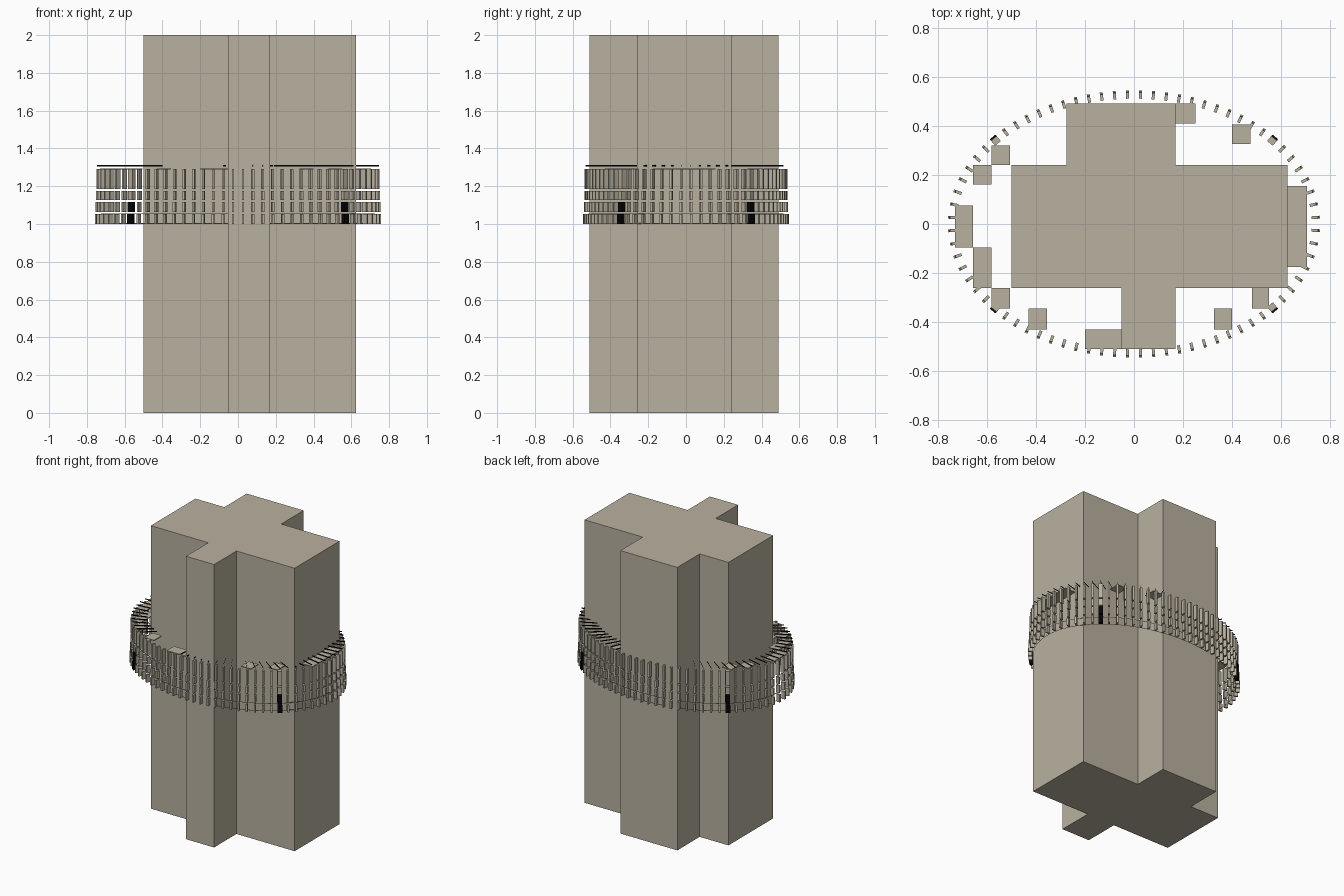
import bpy, bmesh, math
from mathutils import Matrix, Vector

if "Cube" in bpy.data.objects:
    bpy.data.objects.remove(bpy.data.objects["Cube"], do_unlink=True)


def material(name, rgb):
    m = bpy.data.materials.new(name)
    m.use_nodes = True
    m.diffuse_color = (*rgb, 1)
    m.node_tree.nodes["Principled BSDF"].inputs["Base Color"].default_value = (*rgb, 1)
    return m


stone = material("warm stone", (0.485, 0.44, 0.352))
black = material("black", (0.002, 0.002, 0.002))


def finish(bm, name, mat):
    mesh = bpy.data.meshes.new(name)
    bm.to_mesh(mesh)
    bm.free()
    mesh.materials.append(mat)
    ob = bpy.data.objects.new(name, mesh)
    bpy.context.collection.objects.link(ob)
    return ob


def add_box(bm, centre, size, angle=0):
    m = (Matrix.Translation(centre) @ Matrix.Rotation(angle, 4, 'Z')
         @ Matrix.Diagonal((*size, 1)))
    bmesh.ops.create_cube(bm, size=1, matrix=m)


def add_sheet(bm, p, q, z0, z1):
    bm.faces.new([bm.verts.new((c[0], c[1], z))
                  for c, z in ((p, z0), (q, z0), (q, z1), (p, z1))])


# Tower: cross-shaped plan extruded to full height
plan = [(-0.05, -0.51), (0.17, -0.51), (0.17, -0.26), (0.625, -0.26),
        (0.625, 0.24), (0.17, 0.24), (0.17, 0.49), (-0.275, 0.49),
        (-0.275, 0.24), (-0.5, 0.24), (-0.5, -0.26), (-0.05, -0.26)]
bm = bmesh.new()
base = bm.faces.new([bm.verts.new((x, y, 0)) for x, y in plan])
top = bmesh.ops.extrude_face_region(bm, geom=[base])
bmesh.ops.translate(bm, vec=(0, 0, 2),
                    verts=[v for v in top["geom"] if isinstance(v, bmesh.types.BMVert)])
bmesh.ops.recalc_face_normals(bm, faces=bm.faces)
finish(bm, "tower", stone)

# Evenly spaced stations around the oval ring
A, B, COUNT, STEPS = 0.738, 0.524, 76, 7600
oval = [Vector((A * math.cos(2 * math.pi * i / STEPS),
                B * math.sin(2 * math.pi * i / STEPS))) for i in range(STEPS)]
lengths = [0.0]
for i in range(STEPS):
    lengths.append(lengths[-1] + (oval[(i + 1) % STEPS] - oval[i]).length)
stations, k = [], 0
for i in range(COUNT):
    while lengths[k] < lengths[-1] * i / COUNT:
        k += 1
    stations.append(oval[k % STEPS])
# Half a pitch of offset keeps the fins symmetric about the front centre line
if min(abs(s.x) for s in stations) < 0.01:
    stations = [(stations[i] + stations[(i + 1) % COUNT]) / 2 for i in range(COUNT)]

# Four broad piers, one in each quadrant
piers = {min(range(COUNT), key=lambda i: (stations[i] - Vector((sx * 0.575, sy * 0.345))).length)
         for sx in (-1, 1) for sy in (-1, 1)}

# Fins in four tiers; the lower tiers stand slightly further out
tiers = [("bottom", 1.0, 1.054, 0.008), ("lower", 1.064, 1.117, 0.004),
         ("middle", 1.127, 1.176, 0.002), ("upper", 1.186, 1.29, 0.0)]
for level, (label, z0, z1, out) in enumerate(tiers):
    fins, pier_boxes = bmesh.new(), bmesh.new()
    for i, s in enumerate(stations):
        n = Vector((s.x / A ** 2, s.y / B ** 2)).normalized()
        p = s + n * out
        wide = i in piers
        add_box(pier_boxes if wide else fins, (p.x, p.y, (z0 + z1) / 2),
                (0.026, 0.03 if wide else 0.012, z1 - z0), math.atan2(n.y, n.x))
    finish(fins, label + "_fins", stone)
    finish(pier_boxes, label + "_piers", black if level < 2 else stone)

# Slim rails tying the bottom tier together
bm = bmesh.new()
for z in (1.0, 1.052):
    for i in range(COUNT):
        add_sheet(bm, stations[i] * 0.985, stations[(i + 1) % COUNT] * 0.985, z, z + 0.004)
finish(bm, "ring_rails", stone)

# Thin black struts pointing inwards from the fin tops
bm = bmesh.new()
for s in stations:
    bare_front = s.y < 0 and -0.44 < s.x < -0.08
    bare_back = s.y > 0 and -0.3 < s.x < 0.18
    if not (bare_front or bare_back):
        outer = s * 1.015
        add_sheet(bm, outer, outer - s.normalized() * 0.11, 1.304, 1.312)
finish(bm, "top_struts", black)

# Flat plates between tower and ring: x0, x1, y0, y1
plates = [(0.17, 0.25, 0.41, 0.49), (0.40, 0.475, 0.325, 0.405),
          (-0.58, -0.505, 0.24, 0.32), (-0.655, -0.58, 0.16, 0.24),
          (-0.73, -0.655, -0.095, 0.075), (-0.655, -0.58, -0.26, -0.095),
          (-0.58, -0.505, -0.345, -0.26), (-0.43, -0.355, -0.43, -0.345),
          (-0.2, -0.05, -0.51, -0.43), (0.325, 0.40, -0.43, -0.345),
          (0.48, 0.55, -0.345, -0.26), (0.625, 0.705, -0.175, 0.155)]
bm = bmesh.new()
for x0, x1, y0, y1 in plates:
    add_box(bm, ((x0 + x1) / 2, (y0 + y1) / 2, 1.291), (x1 - x0, y1 - y0, 0.006))
finish(bm, "deck_plates", stone)
